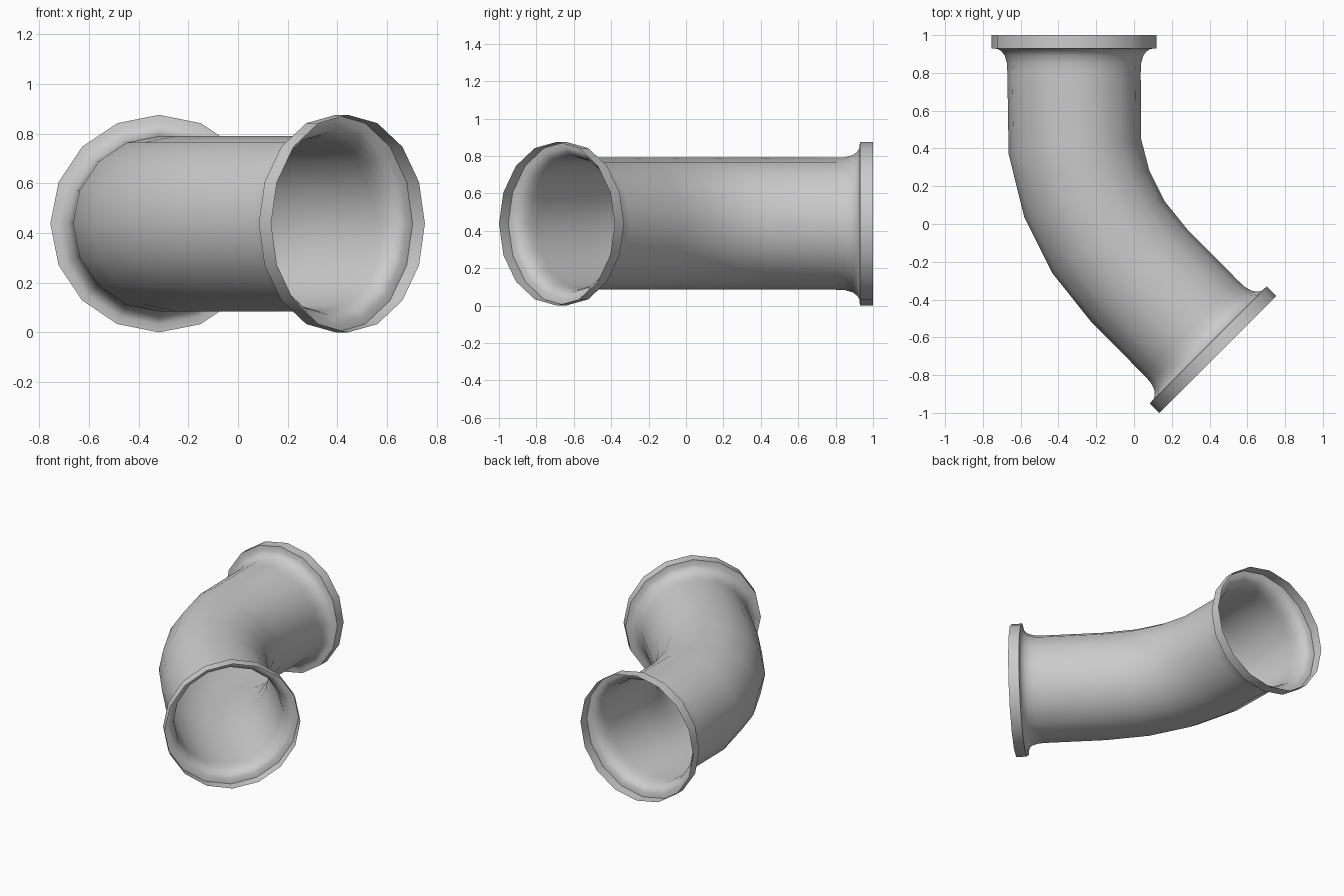
import bpy, bmesh
from math import sin, cos, pi, radians
from mathutils import Vector

if "Cube" in bpy.data.objects:
    bpy.data.objects.remove(bpy.data.objects["Cube"])

SIDES, R, Z = 16, 0.353, 0.4375

# Flange and fillet profile: distance from pipe end, radius
FLANGE = [(0.0, 0.4375), (0.07, 0.4375), (0.073, 0.405), (0.085, 0.385),
          (0.108, 0.367), (0.15, 0.355), (0.2, R)]
# Bend rings: x, y, heading in degrees
BEND = [(-0.313, 0.41, 6.5), (-0.25, 0.16, 20), (-0.135, -0.07, 32.5), (0.025, -0.27, 44)]
START, END = Vector((-0.3175, 1.0)), Vector((0.4425, -0.6905))


def heading(deg):
    a = radians(deg)
    return Vector((sin(a), -cos(a)))


def add_ring(bm, centre, deg, radius):
    a = radians(deg)
    verts = []
    for i in range(SIDES):
        t = 2 * pi * i / SIDES
        u = radius * cos(t)
        verts.append(bm.verts.new((centre.x + u * cos(a), centre.y + u * sin(a),
                                   Z + radius * sin(t))))
    return verts


# Open thin-walled elbow: flange, bend, flange
bm = bmesh.new()
rings = [add_ring(bm, START + heading(0) * s, 0, r) for s, r in FLANGE]
rings += [add_ring(bm, Vector((x, y)), deg, R) for x, y, deg in BEND]
rings += [add_ring(bm, END - heading(45) * s, 45, r) for s, r in reversed(FLANGE)]
for a, b in zip(rings, rings[1:]):
    for i in range(SIDES):
        j = (i + 1) % SIDES
        bm.faces.new((a[i], a[j], b[j], b[i]))
bmesh.ops.recalc_face_normals(bm, faces=bm.faces)
# Make sure the outside of the pipe faces outward
bm.normal_update()
face = max(bm.faces, key=lambda f: f.calc_center_median().z)
if face.normal.z < 0:
    bmesh.ops.reverse_faces(bm, faces=bm.faces)

mesh = bpy.data.meshes.new("pipe_elbow")
bm.to_mesh(mesh)
bm.free()
pipe = bpy.data.objects.new("pipe_elbow", mesh)
bpy.context.collection.objects.link(pipe)
bpy.context.view_layer.objects.active = pipe
pipe.select_set(True)
bpy.ops.object.shade_smooth_by_angle(angle=radians(40))
